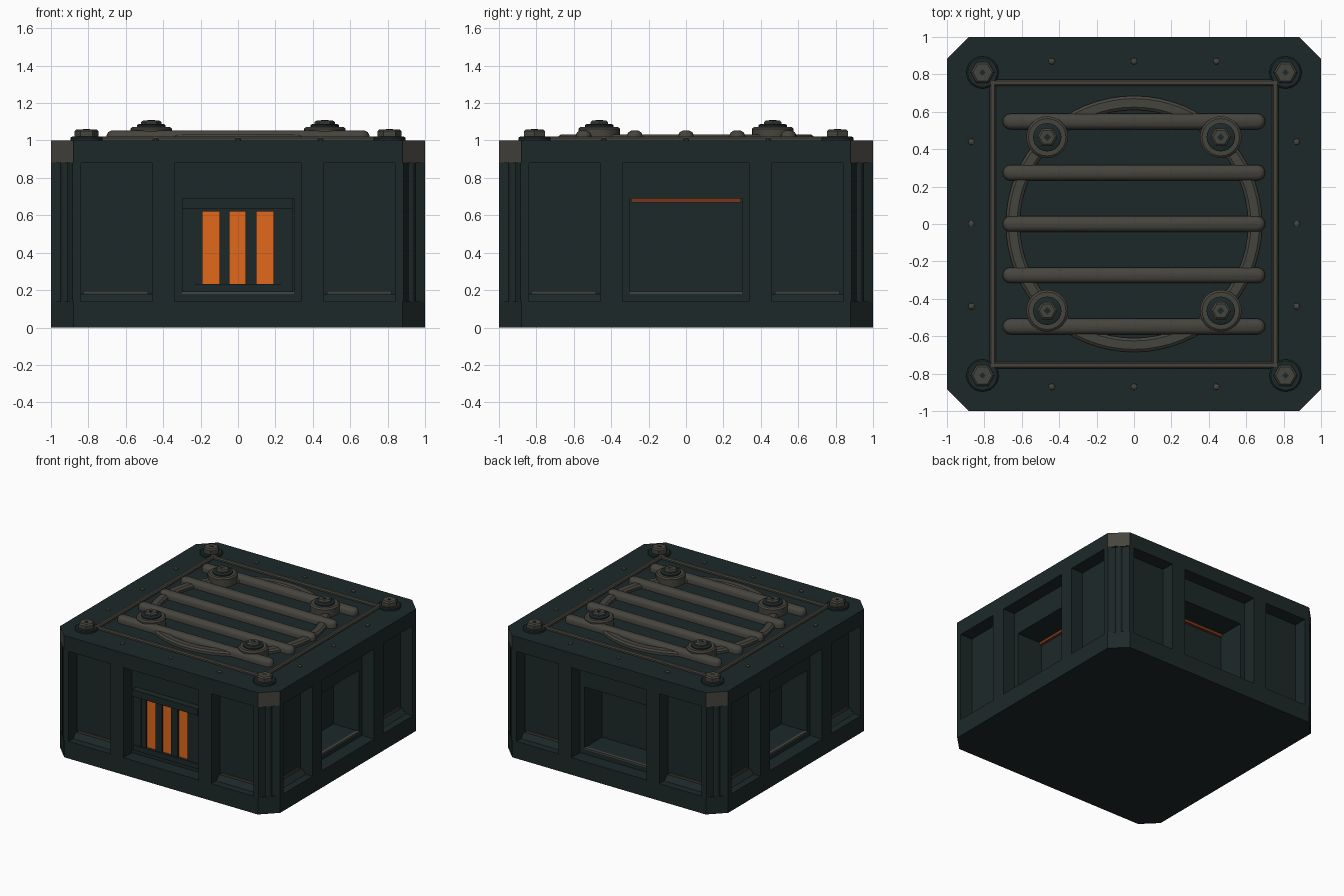
import bpy, bmesh, math
from mathutils import Matrix, Vector

if "Cube" in bpy.data.objects:
    bpy.data.objects.remove(bpy.data.objects["Cube"])


def material(name, rgb):
    m = bpy.data.materials.new(name)
    m.diffuse_color = (*rgb, 1)
    m.use_nodes = True
    m.node_tree.nodes["Principled BSDF"].inputs["Base Color"].default_value = m.diffuse_color
    return m


TEAL = material("dark teal metal", (0.0125, 0.0215, 0.0215))
GRAY = material("worn gray metal", (0.060, 0.058, 0.047))
ORANGE = material("glowing orange", (0.75, 0.14, 0.011))
RUST = material("dull orange", (0.19, 0.038, 0.012))
TURNS = [Matrix.Rotation(k * math.pi / 2, 4, 'Z') for k in range(4)]
ONE = [Matrix.Identity(4)]
PANEL = 0.89   # distance of the recessed panels from the centre


def loft(bm, rings, mats=ONE, closed=False):
    """Skin a list of point rings, once per matrix."""
    for m in mats:
        vs = [[bm.verts.new(m @ Vector(p)) for p in r] for r in rings]
        n = len(vs[0])
        pairs = list(zip(vs, vs[1:])) + ([(vs[-1], vs[0])] if closed else [])
        for a, b in pairs:
            for i in range(n):
                j = (i + 1) % n
                bm.faces.new((a[i], a[j], b[j], b[i]))
        if not closed:
            bm.faces.new(vs[0][::-1])
            bm.faces.new(vs[-1])


def prism(bm, pts, z0, z1, mats=ONE):
    loft(bm, [[(x, y, z) for x, y in pts] for z in (z0, z1)], mats)


def box(bm, x0, x1, y0, y1, z0, z1, mats=ONE):
    prism(bm, [(x0, y0), (x1, y0), (x1, y1), (x0, y1)], z0, z1, mats)


def stack(bm, cx, cy, layers, sides=24):
    """Round or hexagonal part from (radius, z) layers."""
    loft(bm, [[(cx + r * math.cos(2 * math.pi * i / sides),
                cy + r * math.sin(2 * math.pi * i / sides), z) for i in range(sides)]
              for r, z in layers])


def octagon(h, c):
    k = h - c
    return [(k, -h), (h, -k), (h, k), (k, h), (-k, h), (-h, k), (-h, -k), (-k, -h)]


def finish(bm, name, mat, smooth=False):
    bmesh.ops.recalc_face_normals(bm, faces=bm.faces)
    me = bpy.data.meshes.new(name)
    bm.to_mesh(me)
    bm.free()
    me.materials.append(mat)
    ob = bpy.data.objects.new(name, me)
    bpy.context.collection.objects.link(ob)
    if smooth:
        bpy.ops.object.select_all(action='DESELECT')
        ob.select_set(True)
        bpy.context.view_layer.objects.active = ob
        bpy.ops.object.shade_smooth_by_angle(angle=math.radians(35))
    return ob


# Recessed core with a deep opening in each side
bm = bmesh.new()
prism(bm, octagon(PANEL, 0.04), 0.10, 0.92)
core = finish(bm, "body_core", TEAL)
bm = bmesh.new()
box(bm, -0.30, 0.30, -1.1, -0.66, 0.19, 0.69, TURNS)
cutter = finish(bm, "opening_cutter", TEAL)
cutter.hide_render = True
mod = core.modifiers.new("openings", 'BOOLEAN')
mod.operation = 'DIFFERENCE'
mod.solver = 'EXACT'
mod.object = cutter
bpy.context.view_layer.update()
cut_mesh = bpy.data.meshes.new_from_object(
    core.evaluated_get(bpy.context.evaluated_depsgraph_get()))
core.modifiers.clear()
core.data = cut_mesh
bpy.data.objects.remove(cutter)

# Base and top bands
bm = bmesh.new()
prism(bm, octagon(1.0, 0.12), 0, 0.14)
finish(bm, "base_band", TEAL)
bm = bmesh.new()
prism(bm, octagon(1.0, 0.12), 0.88, 1.0)
finish(bm, "top_band", TEAL)

# Ribs, corner posts and round corner columns
bm = bmesh.new()
for s in (-1, 1):
    a, b = sorted((s * 0.34, s * 0.46))
    box(bm, a, b, -1.0, -PANEL + 0.01, 0.14, 0.88, TURNS)
finish(bm, "side_ribs", TEAL)
bm = bmesh.new()
post = [(0.84, 0.86), (0.84, 1.0), (0.885, 1.0), (0.91, 0.95),
        (0.95, 0.91), (1.0, 0.885), (1.0, 0.84), (0.86, 0.84)]
prism(bm, post, 0.14, 0.88, TURNS)
finish(bm, "corner_posts", TEAL)
bm = bmesh.new()
for sx in (-1, 1):
    for sy in (-1, 1):
        stack(bm, sx * 0.917, sy * 0.917, [(0.032, 0.14), (0.032, 0.88)], 12)
finish(bm, "corner_columns", TEAL, True)

# Worn caps on the top corners
bm = bmesh.new()
prism(bm, [(0.883, 1.0), (1.0, 0.883), (0.985, 0.885), (0.885, 0.985)], 0.883, 0.999, TURNS)
finish(bm, "corner_caps", GRAY)

# Sloped sills at the foot of the side panels, with worn trim
bm = bmesh.new()
trim = bmesh.new()
for x0, x1 in ((-0.84, -0.46), (0.46, 0.84)):
    loft(bm, [[(x, -PANEL + 0.01, 0.14), (x, -PANEL - 0.05, 0.14),
               (x, -PANEL - 0.012, 0.18), (x, -PANEL + 0.01, 0.18)]
              for x in (x0, x1)], TURNS)
    box(trim, x0 + 0.015, x1 - 0.02, -PANEL - 0.01, -PANEL + 0.01, 0.178, 0.195, TURNS)
box(trim, -0.30, 0.30, -PANEL - 0.004, -PANEL + 0.02, 0.18, 0.192, TURNS)
finish(bm, "panel_sills", TEAL)
finish(trim, "panel_trim", GRAY)

# Dull glowing strip at the top of the three open recesses
bm = bmesh.new()
box(bm, -0.295, 0.295, -0.68, -0.655, 0.668, 0.69, TURNS[1:])
finish(bm, "recess_strips", RUST)

# Front grille: frame, bars and glowing panes
bm = bmesh.new()
box(bm, -0.30, 0.295, -0.945, -0.84, 0.635, 0.69)
box(bm, -0.30, 0.295, -0.935, -0.84, 0.19, 0.232)
for x0, x1 in ((-0.30, -0.23), (0.23, 0.295)):
    box(bm, x0, x1, -0.93, -0.84, 0.232, 0.635)
for x0, x1 in ((-0.23, -0.19), (-0.10, -0.045), (0.04, 0.10), (0.19, 0.23)):
    box(bm, x0, x1, -0.925, -0.84, 0.232, 0.635)
box(bm, -0.23, 0.23, -0.92, -0.84, 0.62, 0.636)
finish(bm, "grille_frame", TEAL)
bm = bmesh.new()
for x0, x1 in ((-0.19, -0.10), (-0.045, 0.04), (0.10, 0.19)):
    box(bm, x0, x1, -0.91, -0.84, 0.232, 0.62)
finish(bm, "grille_panes", ORANGE)

# Square tube frame on the lid
bm = bmesh.new()
loft(bm, [[(sx * r, sy * r, z) for r, z in
           ((0.772, 0.995), (0.772, 1.012), (0.764, 1.02), (0.746, 1.02),
            (0.738, 1.012), (0.738, 0.995))]
          for sx, sy in ((-1, -1), (1, -1), (1, 1), (-1, 1))], closed=True)
finish(bm, "lid_frame", GRAY)

# Round ring under the bars
bm = bmesh.new()
section = [(0.685, 0.995), (0.685, 1.02), (0.67, 1.032), (0.625, 1.032),
           (0.61, 1.02), (0.61, 0.995)]
loft(bm, [[(r * math.cos(t), r * math.sin(t), z) for r, z in section]
          for t in [2 * math.pi * i / 64 for i in range(64)]], closed=True)
finish(bm, "lid_ring", GRAY, True)

# Five round-ended lid bars
bm = bmesh.new()
for k in range(-2, 3):
    rings = []
    for r, z in ((0.042, 0.995), (0.042, 1.028), (0.034, 1.044), (0.018, 1.053)):
        ring = []
        for i in range(18):
            t = -math.pi / 2 + math.pi * (i if i < 9 else i - 1) / 8
            cx = 0.66 if i < 9 else -0.66
            ring.append((cx + r * math.cos(t), k * 0.274 + r * math.sin(t), z))
        rings.append(ring)
    loft(bm, rings)
finish(bm, "lid_bars", GRAY, True)

# Lid bolts with washers and sockets, and small rivets
washers, seats, heads, sockets = (bmesh.new() for _ in range(4))
for sx in (-1, 1):
    for sy in (-1, 1):
        x, y = sx * 0.464, sy * 0.464
        stack(washers, x, y, [(0.112, 0.995), (0.112, 1.062), (0.1, 1.072)])
        stack(seats, x, y, [(0.076, 1.06), (0.076, 1.082), (0.066, 1.088)])
        stack(heads, x, y, [(0.055, 1.08), (0.055, 1.098), (0.042, 1.108)], 6)
        stack(sockets, x, y, [(0.02, 1.1), (0.02, 1.11)], 4)
        x, y = sx * 0.81, sy * 0.81
        stack(seats, x, y, [(0.086, 0.995), (0.086, 1.014), (0.078, 1.02)])
        stack(heads, x, y, [(0.064, 1.015), (0.064, 1.05), (0.052, 1.06)], 6)
        stack(sockets, x, y, [(0.018, 1.05), (0.018, 1.062)], 4)
finish(washers, "inner_washers", GRAY, True)
finish(seats, "bolt_seats", TEAL, True)
finish(heads, "bolt_heads", GRAY)
finish(sockets, "bolt_sockets", TEAL)
bm = bmesh.new()
for k in (-0.44, 0, 0.44):
    for s in (-0.87, 0.87):
        for x, y in ((k, s), (s, k)):
            stack(bm, x, y, [(0.018, 0.995), (0.016, 1.007), (0.008, 1.012)], 10)
finish(bm, "lid_rivets", GRAY, True)
